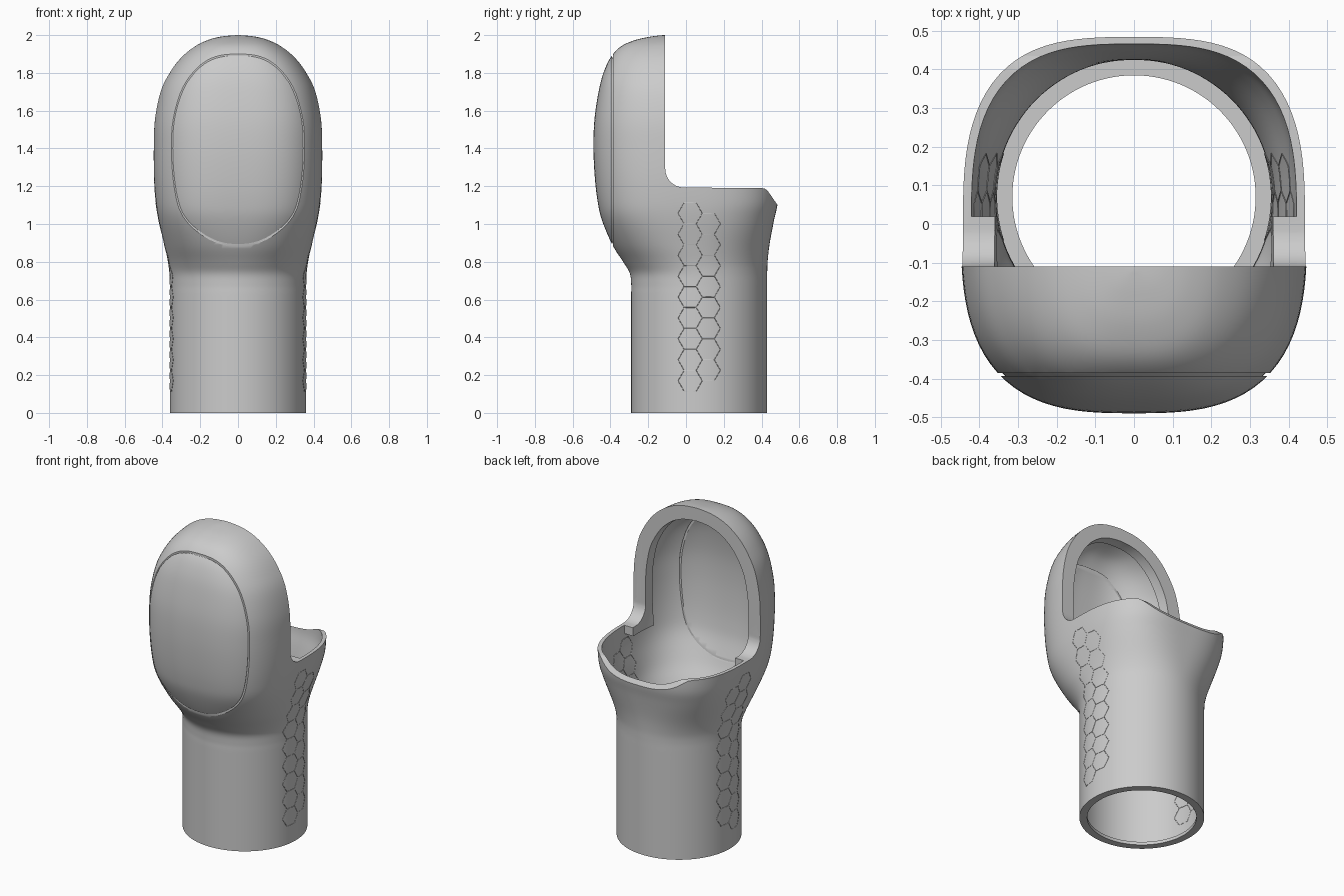
import bpy, bmesh, math
from mathutils import Matrix

if "Cube" in bpy.data.objects:
    bpy.data.objects.remove(bpy.data.objects["Cube"])

# Height stations: z, half width, front y, back y
KEYS = [(0, .36, -.29, .43), (.35, .36, -.29, .43), (.55, .36, -.29, .43), (.63, .36, -.29, .43),
        (.68, .36, -.29, .43), (.74, .362, -.298, .43), (.80, .37, -.333, .432),
        (.89, .39, -.39, .442), (1.02, .42, -.445, .466), (1.12, .436, -.468, .487),
        (1.25, .446, -.483, .49), (1.4, .448, -.49, .49), (1.55, .442, -.485, .485),
        (1.7, .412, -.463, .463), (1.8, .364, -.437, .437), (1.88, .304, -.4, .4),
        (1.94, .231, -.345, .345), (1.975, .16, -.265, .24), (1.993, .09, -.18, .12),
        (2, .004, -.12, -.08)]


def dense_rows(steps=5):
    """Smooth spline through the stations."""
    out = []
    for i in range(len(KEYS) - 1):
        p = [KEYS[min(max(i + k, 0), len(KEYS) - 1)] for k in (-1, 0, 1, 2)]
        for s in range(steps):
            t = s / steps
            out.append(tuple(.5 * (2*b + (c-a)*t + (2*a-5*b+4*c-d)*t*t + (3*b-a-3*c+d)*t**3)
                             for a, b, c, d in zip(*p)))
    return out + [KEYS[-1]]


ROWS = dense_rows()


def smooth(z, lo, hi):
    t = min(max((z - lo) / (hi - lo), 0), 1)
    return t * t * (3 - 2 * t)


def squareness(z):
    return 2 + .9 * smooth(z, .72, 1.12)


def wall(z):
    """Shell thickness: thin tube, heavier hood."""
    return .004 + .018 * smooth(z, .7, .98)


def row_at(z):
    for r, s in zip(ROWS, ROWS[1:]):
        if r[0] <= z <= s[0]:
            t = (z - r[0]) / (s[0] - r[0])
            return tuple(a + (b - a) * t for a, b in zip(r, s))


def section_point(row, ang, o):
    """Point on the rounded-box cross-section, shrunk by o."""
    z, a, f, b = row
    n = squareness(z)
    c, s = math.cos(ang), math.sin(ang)
    r = (abs(c)**n + abs(s)**n) ** (-1 / n)
    zz = z if z < 1.3 else 1.3 + (z - 1.3) * (.7 - o) / .7
    return (a * (1 - o/.447) * r * c, (f+b)/2 + (b-f)/2 * (1 - o/.49) * r * s, zz)


def make(name, bm):
    bmesh.ops.recalc_face_normals(bm, faces=bm.faces)
    me = bpy.data.meshes.new(name)
    bm.to_mesh(me)
    bm.free()
    ob = bpy.data.objects.new(name, me)
    bpy.context.collection.objects.link(ob)
    return ob


def loft(name, zmin=0, off=lambda z: 0, seg=112):
    rows = ROWS if zmin == 0 else [row_at(zmin)] + [r for r in ROWS if r[0] > zmin + .005]
    bm = bmesh.new()
    rings = [[bm.verts.new(section_point(r, 2*math.pi*i/seg, off(r[0]))) for i in range(seg)]
             for r in rows]
    for p, q in zip(rings, rings[1:]):
        for i in range(seg):
            j = (i + 1) % seg
            bm.faces.new((p[i], p[j], q[j], q[i]))
    bm.faces.new(rings[0])
    bm.faces.new(rings[-1])
    return make(name, bm)


def boolean(ob, cutter, op='DIFFERENCE'):
    m = ob.modifiers.new("cut", 'BOOLEAN')
    m.operation, m.object, m.solver = op, cutter, 'EXACT'
    bpy.context.view_layer.objects.active = ob
    bpy.ops.object.modifier_apply(modifier=m.name)
    bpy.data.objects.remove(cutter)


def slab(name, y0, y1):
    bm = bmesh.new()
    bmesh.ops.create_cube(bm, size=1, matrix=Matrix.Translation((0, (y0+y1)/2, 1.3))
                          @ Matrix.Diagonal((1.4, y1-y0, 2, 1)))
    return make(name, bm)


def opening():
    """Side profile (y, z) of the open back, extruded across x."""
    arc = [(-.01 - .1*math.cos(a), 1.293 - .1*math.sin(a)) for a in
           (math.pi/2*i/12 for i in range(13))]
    pts = [(-.11, 2.2)] + arc + [(.40, 1.19), (.42, 1.186), (.435, 1.172), (.485, 1.10),
                                 (.6, .935), (.8, .935), (.8, 2.2)]
    bm = bmesh.new()
    l, r = ([bm.verts.new((x, y, z)) for y, z in pts] for x in (-.7, .7))
    bm.faces.new(l)
    bm.faces.new(r)
    for i in range(len(pts)):
        j = (i + 1) % len(pts)
        bm.faces.new((l[i], l[j], r[j], r[i]))
    return make("opening", bm)


# Hollow body: thin shell with an inward lip at the foot
body = loft("hood_body")
bm = bmesh.new()
bmesh.ops.create_cone(bm, cap_ends=True, segments=112, radius1=.315, radius2=.315, depth=.4,
                      matrix=Matrix.Translation((0, .07, .1)))
boolean(body, make("bore", bm))
boolean(body, loft("cavity", .02, wall))
boolean(body, opening())

# Thick flange around the upright face opening
frame = loft("opening_frame", 1.14, lambda z: .012)
boolean(frame, loft("frame_hole", 1.10, lambda z: .083))
boolean(frame, slab("frame_band", -.17, .02), 'INTERSECT')
boolean(frame, opening())

# Slit that separates the front panel, backed by a recessed seam
boolean(body, slab("slit", -.393, -.386))
seam = loft("panel_seam", .7, lambda z: .007)
boolean(seam, loft("seam_core", .6, lambda z: .015))
boolean(seam, slab("seam_band", -.396, -.383), 'INTERSECT')

for ob in (body, frame, seam):
    bpy.ops.object.select_all(action='DESELECT')
    ob.select_set(True)
    bpy.context.view_layer.objects.active = ob
    bpy.ops.object.shade_smooth_by_angle(angle=math.radians(30))


# Honeycomb grip lines along both sides, on the outer and inner wall
def surface(side, y, z, inner):
    _, a, f, b = row_at(z)
    n = squareness(z)
    s = abs((y - (f+b)/2) / ((b-f)/2))
    return (side * (a * (1 - s**n) ** (1/n) - (wall(z) if inner else 0)), y, z)


def honeycomb(name, side, inner, rad=.064):
    cu = bpy.data.curves.new(name, 'CURVE')
    cu.dimensions = '3D'
    cu.bevel_depth, cu.bevel_resolution = .0015, 0
    pitch = rad * math.sqrt(3)
    for col in (0, 1):
        for k in range(9 - col):
            cz, cy = .17 + (k + col/2) * pitch, .07 + (col - .5) * 1.5 * rad
            hexa = [(cy + rad*math.cos(math.pi*i/3), cz + rad*math.sin(math.pi*i/3))
                    for i in range(6)]
            sp = cu.splines.new('POLY')
            sp.points.add(17)
            for i in range(18):
                (y0, z0), (y1, z1) = hexa[i//3], hexa[(i//3+1) % 6]
                t = i % 3 / 3
                sp.points[i].co = (*surface(side, y0+(y1-y0)*t, z0+(z1-z0)*t, inner), 1)
            sp.use_cyclic_u = True
    bpy.context.collection.objects.link(bpy.data.objects.new(name, cu))


for side, label in ((-1, "left"), (1, "right")):
    honeycomb(label + "_grip_lines", side, False)
    honeycomb(label + "_inner_grip_lines", side, True)
